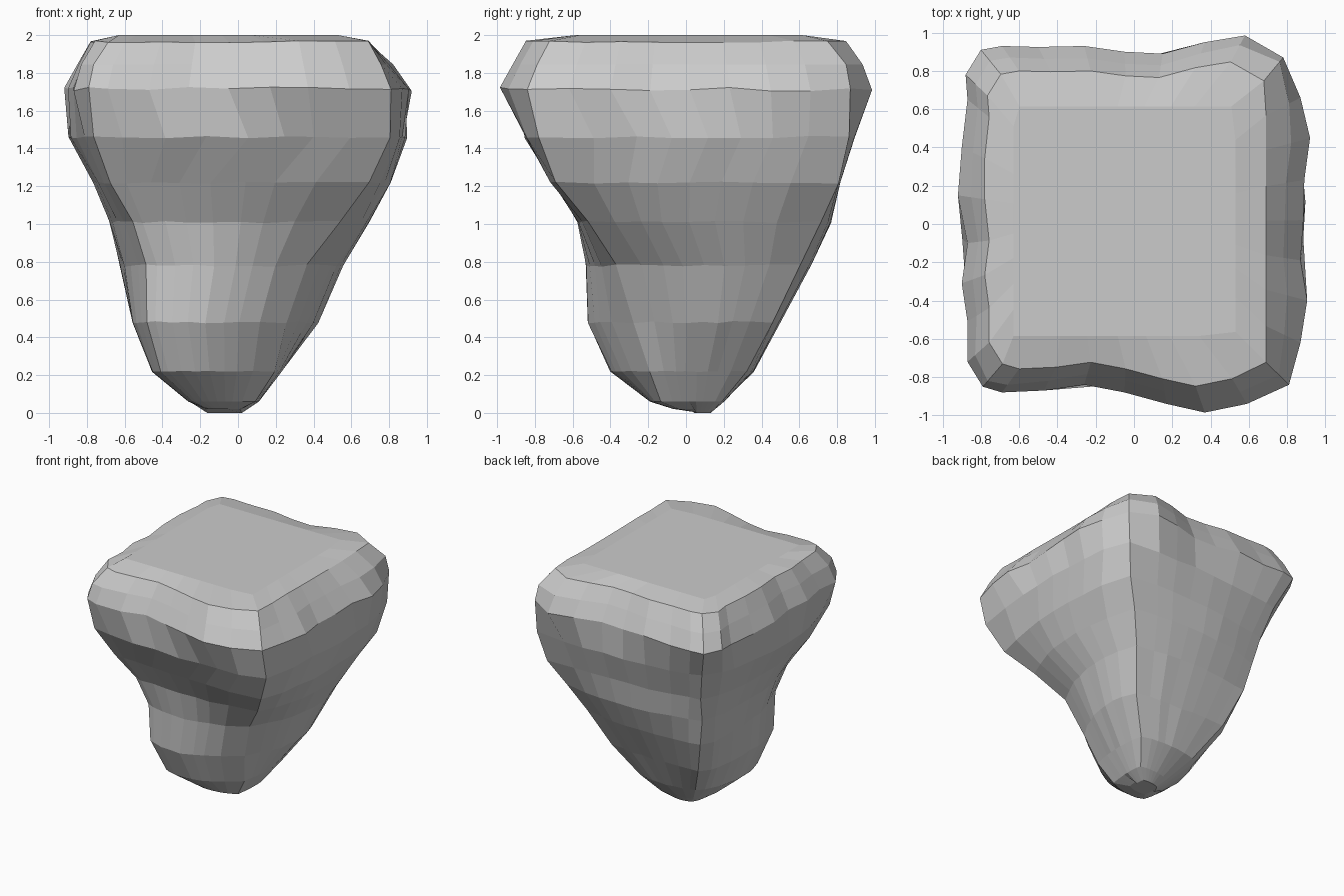
import bpy, bmesh, random

if "Cube" in bpy.data.objects:
    bpy.data.objects.remove(bpy.data.objects["Cube"])

random.seed(4)

# Widest outline of the rock, seen from above (counter-clockwise from front left)
RIM = [(-.79, -.85), (-.69, -.88), (-.47, -.87), (-.26, -.84), (-.05, -.88), (.17, -.94),
       (.37, -.985), (.59, -.94), (.81, -.84), (.87, -.62), (.905, -.4), (.87, -.19),
       (.885, .02), (.89, .23), (.92, .45), (.87, .66), (.78, .87), (.58, .985), (.37, .95),
       (.15, .89), (-.05, .9), (-.26, .93), (-.5, .925), (-.69, .93), (-.8, .91), (-.88, .78),
       (-.87, .65), (-.9, .4), (-.92, .15), (-.87, -.1), (-.9, -.31), (-.87, -.51), (-.87, -.72)]

# Lower sections: height, then front-left, front, front-right, right,
# back-right, back, back-left and left control points
SECTIONS = [
    (1.46, (-.76, -.79), (.1, -.86), (.80, -.81), (.89, .1), (.80, .86), (0, .89), (-.75, .79), (-.90, 0)),
    (1.22, (-.67, -.66), (-.1, -.70), (.69, -.72), (.81, 0), (.74, .80), (0, .81), (-.68, .71), (-.77, 0)),
    (1.01, (-.56, -.54), (-.1, -.57), (.53, -.54), (.69, 0), (.62, .71), (0, .77), (-.64, .65), (-.68, .05)),
    (.78, (-.49, -.48), (-.1, -.52), (.35, -.38), (.54, .08), (.50, .60), (0, .66), (-.60, .61), (-.62, .05)),
    (.48, (-.48, -.46), (-.15, -.51), (.25, -.29), (.41, .08), (.38, .45), (-.02, .50), (-.49, .49), (-.56, 0)),
    (.22, (-.41, -.36), (-.13, -.39), (.19, -.20), (.23, .05), (.21, .32), (-.05, .36), (-.32, .31), (-.45, 0)),
    (.06, (-.24, -.17), (-.1, -.19), (.09, -.14), (.11, .05), (.10, .19), (-.05, .20), (-.19, .16), (-.26, 0))]


def on_square(x, y):
    u, v = x / .80, y / .86
    m = max(abs(u), abs(v))
    return u / m, v / m


def section_point(u, v, ctrl):
    # eight-node patch: corners and side middles bend the square into the section
    corner = lambda a, b: (1 + a * u) * (1 + b * v) * (a * u + b * v - 1) / 4
    w = (corner(-1, -1), (1 - u * u) * (1 - v) / 2, corner(1, -1), (1 + u) * (1 - v * v) / 2,
         corner(1, 1), (1 - u * u) * (1 + v) / 2, corner(-1, 1), (1 - u) * (1 - v * v) / 2)
    return tuple(sum(k * c[i] for k, c in zip(w, ctrl)) for i in (0, 1))


def jitter(r):
    return random.uniform(-r, r)


square = [on_square(x, y) for x, y in RIM]

# Flat top, shoulder, rounded corners and rim
top = [(-.05 + .58 * u, .015 + .6 * v, 2) for u, v in square]
shoulder = [(max(-.78, min(.69, x * .87)), y * .86, 1.965 + jitter(.006)) for x, y in RIM]
rim = [(x, y, 1.715 + jitter(.012)) for x, y in RIM]
bulge = []
for (u, v), a, b in zip(square, rim, shoulder):
    # strength of the bulge at the back-right, front-left and other corners
    k = .34 if u > 0 and v > 0 else .25 if u < 0 and v < 0 else .06
    t = .5 - k * (u * v) ** 2
    bulge.append((a[0] + (b[0] - a[0]) * t, a[1] + (b[1] - a[1]) * t, 1.845))
rings = [top, shoulder, bulge, rim]

# Tapering body
for z, *ctrl in SECTIONS:
    r = .006 * min(1, z * 2)
    ring = []
    for u, v in square:
        x, y = section_point(u, v, ctrl)
        ring.append((x + jitter(r), y + jitter(r), z + jitter(r)))
    rings.append(ring)

# Small blunt foot
rings.append([(-.07 + (x + .07) * .5, .06 + (y - .06) * .5, .02 - .02 * (y > .02))
              for x, y, z in rings[-1]])

bm = bmesh.new()
loops = [[bm.verts.new(p) for p in ring] for ring in rings]
n = len(RIM)
for a, b in zip(loops, loops[1:]):
    for i in range(n):
        j = (i + 1) % n
        bm.faces.new((a[i], b[i], b[j], a[j]))
bm.faces.new(loops[0])
bm.faces.new(loops[-1][::-1])
bmesh.ops.recalc_face_normals(bm, faces=bm.faces)

mesh = bpy.data.meshes.new("tapered_rock")
bm.to_mesh(mesh)
bm.free()
bpy.context.collection.objects.link(bpy.data.objects.new("tapered_rock", mesh))
